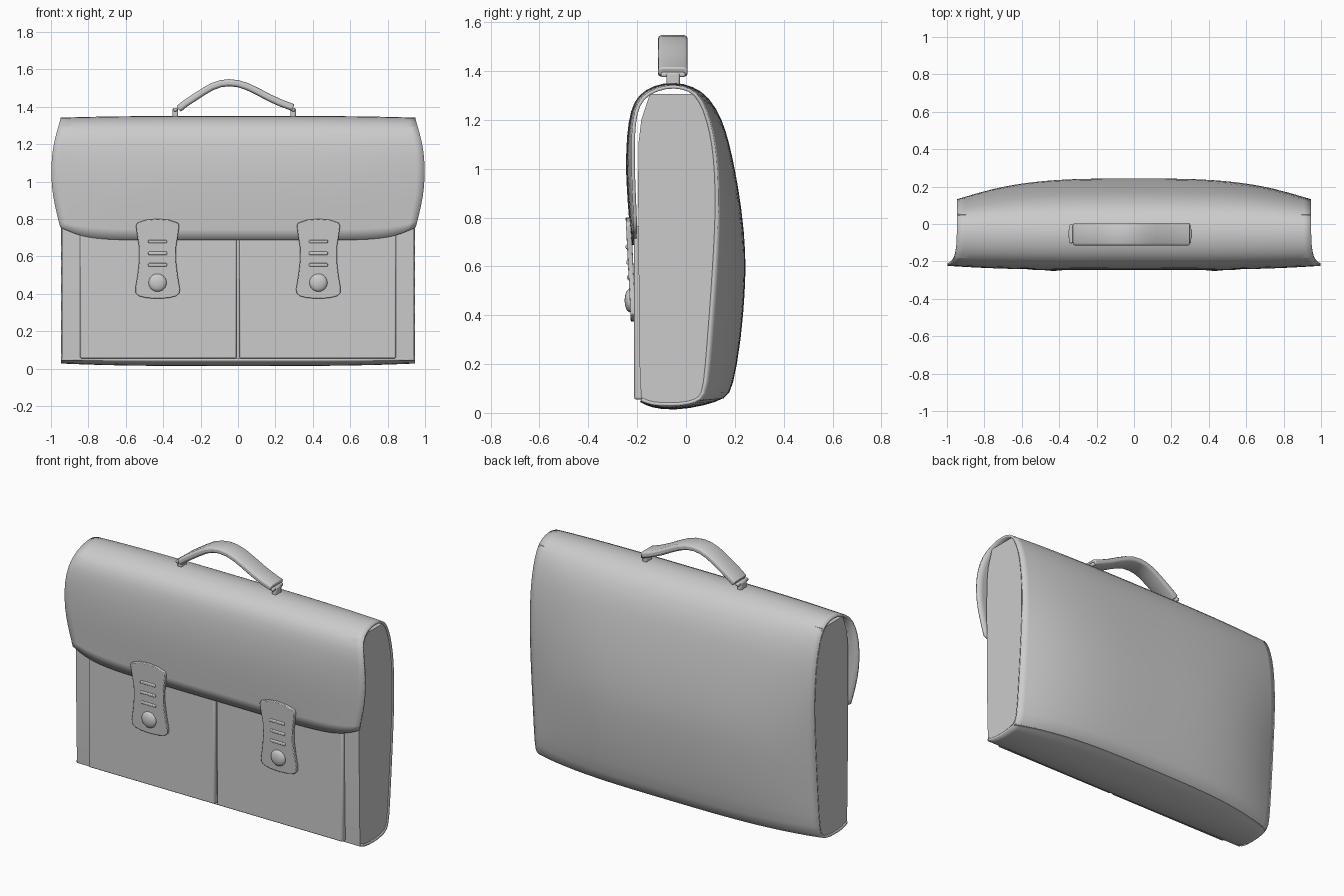
import bpy, bmesh, math

if "Cube" in bpy.data.objects:
    bpy.data.objects.remove(bpy.data.objects["Cube"])

leather = bpy.data.materials.new("grey leather")
leather.diffuse_color = (0.6, 0.6, 0.6, 1)
leather.use_nodes = True
leather.node_tree.nodes["Principled BSDF"].inputs["Base Color"].default_value = leather.diffuse_color


def finish(name, bm, bevel=0, angle=35, segments=2):
    """Turn a bmesh into a smooth shaded object."""
    bmesh.ops.recalc_face_normals(bm, faces=bm.faces)
    me = bpy.data.meshes.new(name)
    bm.to_mesh(me)
    bm.free()
    me.materials.append(leather)
    ob = bpy.data.objects.new(name, me)
    bpy.context.collection.objects.link(ob)
    if bevel:
        m = ob.modifiers.new("bevel", 'BEVEL')
        m.width, m.segments, m.limit_method = bevel, segments, 'ANGLE'
    bpy.ops.object.select_all(action='DESELECT')
    ob.select_set(True)
    bpy.context.view_layer.objects.active = ob
    bpy.ops.object.shade_smooth_by_angle(angle=math.radians(angle))
    return ob


def loft(rows, columns, place, closed=False):
    """Grid of quads; place(row, u) gives each point for u in -1..1."""
    bm = bmesh.new()
    grid = [[bm.verts.new(place(r, 2 * c / columns - 1)) for c in range(columns + 1)]
            for r in range(rows)]
    for r in range(rows if closed else rows - 1):
        a, b = grid[r], grid[(r + 1) % rows]
        for c in range(columns):
            bm.faces.new((a[c], a[c + 1], b[c + 1], b[c]))
    if closed:
        for c in (0, columns):
            bm.faces.new([g[c] for g in grid])
    return bm


def box(name, x, y, z, size, bevel):
    bm = bmesh.new()
    bmesh.ops.create_cube(bm, size=1)
    for v in bm.verts:
        v.co = (x + v.co.x * size[0], y + v.co.y * size[1], z + v.co.z * size[2])
    return finish(name, bm, bevel)


# Flap profile rows: centre y, centre z, end y, end z, half width
flap = [(-.224, .687, -.214, .755, .95), (-.234, .80, -.216, .82, .967),
        (-.243, .92, -.221, .92, .99), (-.247, 1.03, -.224, 1.03, 1.0),
        (-.242, 1.14, -.224, 1.14, .996), (-.228, 1.24, -.215, 1.23, .98),
        (-.195, 1.305, -.188, 1.295, .96), (-.13, 1.343, -.125, 1.333, .95)]
# Top, back and bottom rows: centre y, centre z, end y, end z
back = [(-.05, 1.357, -.05, 1.347), (.03, 1.338, .02, 1.332), (.095, 1.295, .065, 1.29),
        (.15, 1.20, .1, 1.20), (.178, 1.10, .12, 1.10), (.20, 1.0, .13, 1.0),
        (.228, .84, .135, .84), (.246, .65, .125, .65), (.242, .5, .115, .5),
        (.226, .3, .10, .3), (.192, .1, .085, .1), (.165, .06, .065, .05),
        (.08, .03, .01, .032), (-.05, .008, -.06, .026), (-.15, .022, -.15, .03),
        (-.188, .045, -.185, .05)]
cover_rows = flap + [b + (.947,) for b in back]


def cover_point(r, u):
    cy, cz, ey, ez, w = cover_rows[r]
    t = abs(u) ** 3.3
    tz = abs(u) ** 9 if r == 0 else t
    return (u * w, cy + (ey - cy) * t, cz + (ez - cz) * tz)


# Wrap-around cover: front flap, top, back and bottom in one sheet
cover = finish("flap_and_back", loft(len(cover_rows), 24, cover_point))
m = cover.modifiers.new("smooth", 'SUBSURF')
m.levels = m.render_levels = 1
m.boundary_smooth = 'PRESERVE_CORNERS'
m = cover.modifiers.new("thickness", 'SOLIDIFY')
m.thickness, m.offset = .014, -1

# Inner body: flat front panel, gusset ends and an open-looking top below the flap
front = [(-.183, .045), (-.19, .2), (-.193, .5), (-.196, .9), (-.195, 1.1),
         (-.183, 1.2), (-.148, 1.305), (.05, 1.305)]
body_rows = [f + f for f in front]
body_rows += [(b[0] - .01, b[1], b[2] - .008, b[3]) for b in back[3:12]]
body_rows += [(b[0], b[1] + .008, b[2], b[3] + .006) for b in back[12:15]]


def body_point(r, u):
    cy, cz, ey, ez = body_rows[r]
    t = abs(u) ** 3.3
    return (u * .942, cy + (ey - cy) * t, cz + (ez - cz) * t)


finish("body", loft(len(body_rows), 24, body_point, closed=True))


def clasp_outline():
    """Waisted strap outline as (x, z), rounded at top and bottom."""
    right = [(.06, .378), (.1, .388), (.118, .405), (.119, .43), (.107, .50), (.098, .58),
             (.099, .65), (.11, .72), (.116, .765), (.108, .78), (.06, .796)]
    return [(0, .374)] + right + [(0, .801)] + [(-x, z) for x, z in reversed(right)]


for side, label in ((-1, "left"), (1, "right")):
    # Front pocket panel
    box(label + "_pocket", side * .4265, -.195, .41, (.837, .034, .71), .008)

    # Clasp strap, leaning with the flap
    cx = side * .43
    lean = lambda z: -.226 - .05 * (z - .374)
    bm = bmesh.new()
    outline = clasp_outline()
    layers = [[bm.verts.new((cx + x, lean(z) + d, z)) for x, z in outline] for d in (0, .022)]
    bm.faces.new(layers[0])
    bm.faces.new(layers[1])
    n = len(outline)
    for i in range(n):
        j = (i + 1) % n
        bm.faces.new((layers[0][i], layers[0][j], layers[1][j], layers[1][i]))
    finish(label + "_clasp_strap", bm, .004, 40)

    # Raised slots
    for z in (.68, .617, .555):
        box(label + "_clasp_slot", cx, lean(z), z, (.1, .012, .018), .005)

    # Round stud: a low rim and a domed cap
    bm = bmesh.new()
    bmesh.ops.create_uvsphere(bm, u_segments=24, v_segments=12, radius=1)
    for v in bm.verts:
        v.co = (cx + v.co.x * .048, lean(.46) + v.co.y * .021, .46 + v.co.z * .048)
    finish(label + "_clasp_stud", bm)

    # Handle mount: tab on the cover and a small cross pin
    hx = -.02 + side * .315
    box(label + "_handle_tab", hx, -.053, 1.366, (.03, .055, .055), .008)
    box(label + "_handle_pin", hx, -.053, 1.385, (.022, .10, .02), .007)

# Handle: flat strap swept along an arch
arch = [(-.318, 1.388), (-.285, 1.415), (-.24, 1.445), (-.19, 1.478), (-.14, 1.507),
        (-.095, 1.523), (-.05, 1.529), (0, 1.524), (.05, 1.508), (.11, 1.479),
        (.17, 1.447), (.23, 1.42), (.295, 1.396)]
section = [(-.06, -.012), (-.045, -.019), (.045, -.019), (.06, -.012),
           (.06, .012), (.045, .019), (-.045, .019), (-.06, .012)]
bm = bmesh.new()
rings = []
for i, (x, z) in enumerate(arch):
    p, q = arch[max(i - 1, 0)], arch[min(i + 1, len(arch) - 1)]
    a = math.atan2(q[1] - p[1], q[0] - p[0])
    rings.append([bm.verts.new((x - h * math.sin(a), -.054 + y, z + h * math.cos(a)))
                  for y, h in section])
for a, b in zip(rings, rings[1:]):
    for i in range(8):
        j = (i + 1) % 8
        bm.faces.new((a[i], a[j], b[j], b[i]))
bm.faces.new(rings[0])
bm.faces.new(rings[-1])
finish("handle", bm, .006, 50)
